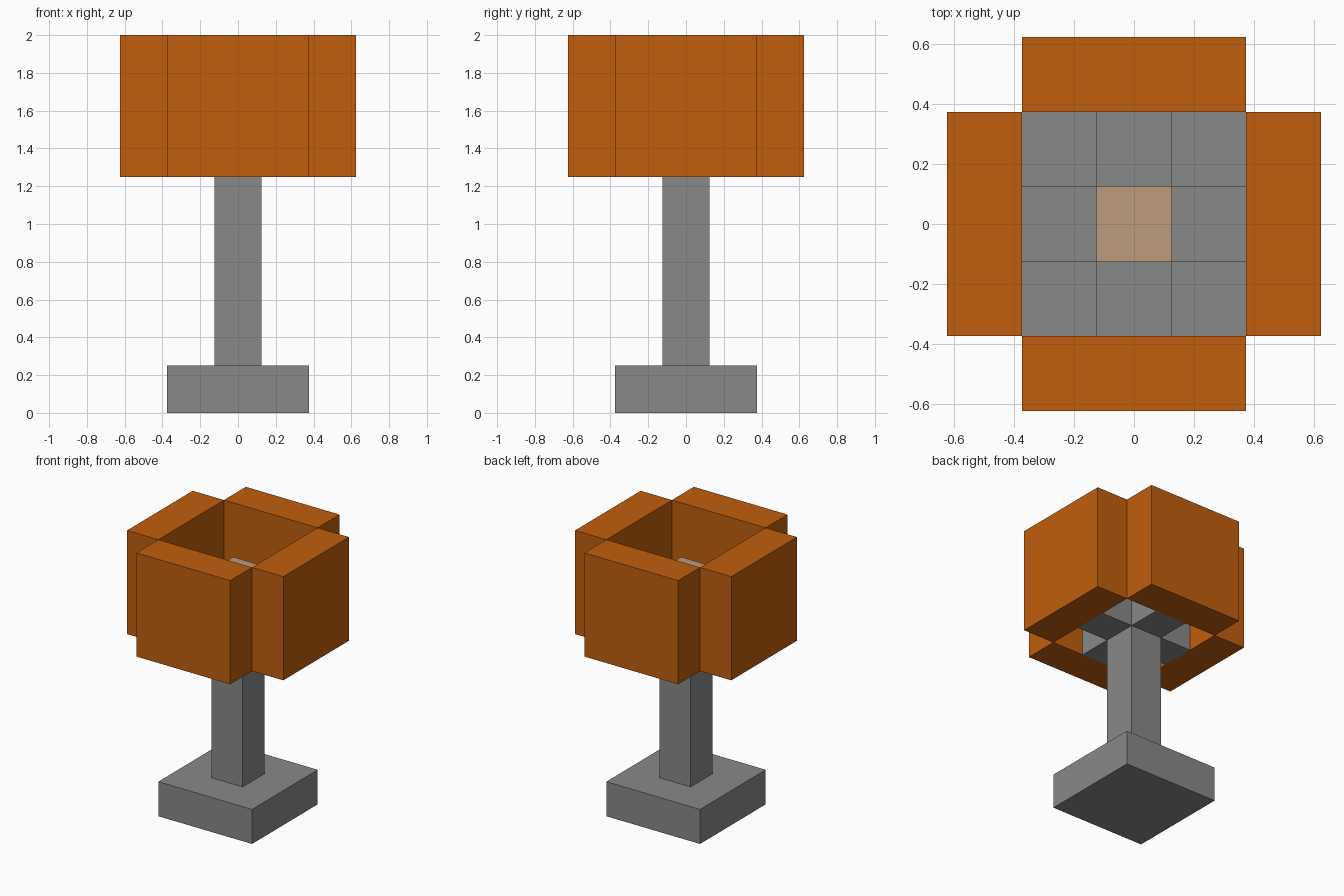
import bpy
import bmesh
from mathutils import Matrix, Vector

cube = bpy.data.objects.get("Cube")
if cube:
    bpy.data.objects.remove(cube, do_unlink=True)

U = 0.25  # edge length of one block


def material(name, colour):
    mat = bpy.data.materials.new(name)
    mat.use_nodes = True
    mat.diffuse_color = (*colour, 1)
    mat.node_tree.nodes["Principled BSDF"].inputs["Base Color"].default_value = (*colour, 1)
    return mat


grey = material("grey metal", (0.25, 0.25, 0.25))
orange = material("orange shade", (0.53, 0.112, 0.004))
tan = material("pale tan bulb", (0.515, 0.328, 0.205))


def block(name, centre, size, mat):
    """Flat-sided box; centre and size are counted in blocks."""
    bm = bmesh.new()
    bmesh.ops.create_cube(bm, size=1)
    bmesh.ops.scale(bm, vec=Vector(size) * U, verts=bm.verts)
    bmesh.ops.translate(bm, vec=Vector(centre) * U, verts=bm.verts)
    mesh = bpy.data.meshes.new(name)
    bm.to_mesh(mesh)
    bm.free()
    mesh.materials.append(mat)
    obj = bpy.data.objects.new(name, mesh)
    bpy.context.collection.objects.link(obj)
    return obj


# Stand and bulb
block("base", (0, 0, 0.5), (3, 3, 1), grey)
block("post", (0, 0, 3.5), (1, 1, 5), grey)
block("bulb", (0, 0, 6.5), (1, 1, 1), tan)

# Four support arms and four shade panels, turned around the post
for i, side in enumerate(("front", "left", "back", "right")):
    turn = Matrix.Rotation(i * 1.5707963, 4, "Z")
    arm = block(side + "_support_arm", (0, -1, 5.5), (1, 1, 1), grey)
    panel = block(side + "_shade_panel", (0, -2, 6.5), (3, 1, 3), orange)
    for obj in (arm, panel):
        obj.data.transform(turn)
